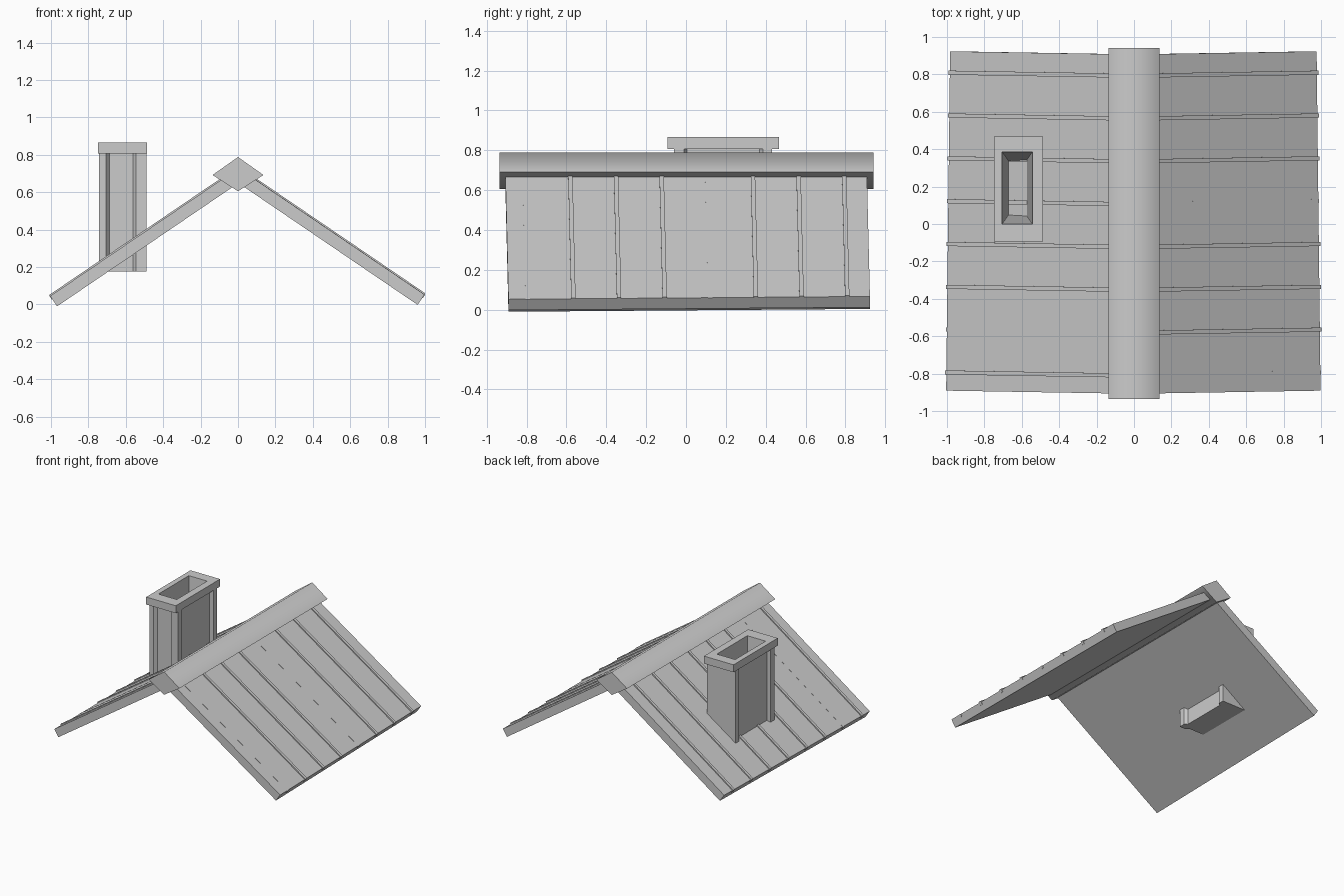
import bpy, bmesh, math
from mathutils import Matrix, Vector

if "Cube" in bpy.data.objects:
    bpy.data.objects.remove(bpy.data.objects["Cube"], do_unlink=True)

GREY = (0.6, 0.6, 0.6, 1)
mat = bpy.data.materials.new("plain grey")
mat.use_nodes = True
mat.diffuse_color = GREY
mat.node_tree.nodes["Principled BSDF"].inputs["Base Color"].default_value = GREY


def finish(name, bm):
    bmesh.ops.recalc_face_normals(bm, faces=bm.faces)
    mesh = bpy.data.meshes.new(name)
    bm.to_mesh(mesh)
    bm.free()
    mesh.materials.append(mat)
    obj = bpy.data.objects.new(name, mesh)
    bpy.context.collection.objects.link(obj)
    return obj


def box(name, lo, hi, matrix=Matrix()):
    bm = bmesh.new()
    lo, hi = Vector(lo), Vector(hi)
    place = Matrix.Translation((lo + hi) / 2) @ Matrix.Diagonal((*(hi - lo), 1))
    bmesh.ops.create_cube(bm, size=1, matrix=matrix @ place)
    return finish(name, bm)


def prism(name, points, offset):
    bm = bmesh.new()
    face = bm.faces.new([bm.verts.new(p) for p in points])
    out = bmesh.ops.extrude_face_region(bm, geom=[face])
    bmesh.ops.translate(bm, vec=offset,
                        verts=[e for e in out["geom"] if isinstance(e, bmesh.types.BMVert)])
    return finish(name, bm)


# Roof slopes: local x runs down the slope from the ridge, local z is the outward normal
LENGTH, HALF, THICK = 1.145, 0.907, 0.066
slope = (Matrix.Translation((0.04, 0.0, 0.703))
         @ Matrix.Rotation(math.radians(34.2), 4, "Y")
         @ Matrix.Rotation(math.radians(0.8), 4, "Z"))
mirror = Matrix.Translation((-0.007, 0, -0.008)) @ Matrix.Diagonal((-1, 1, 1, 1))
for side, matrix, flush in (("left", slope, (0, 4)), ("right", mirror @ slope, (1,))):
    box(side + "_roof_slab", (0, -HALF, -THICK), (LENGTH, HALF, 0), matrix)
    for i in range(8):
        y = -0.81 + i * 0.229
        lift = 0.001 if i in flush else 0.008
        box(f"{side}_batten_{i + 1}", (0.02, y - 0.011, -0.02),
            (LENGTH + 0.004, y + 0.011, lift), matrix)

# Ridge beam
ridge = prism("ridge_beam", [(-0.136, -0.935, 0.692), (0, -0.935, 0.605),
                             (0.136, -0.935, 0.692), (0, -0.935, 0.788)], (0, 1.875, 0))
bpy.context.view_layer.objects.active = ridge
ridge.select_set(True)
bpy.ops.object.shade_smooth_by_angle(angle=math.radians(80))

# Chimney shaft with recessed panels on three sides
X0, X1, Y0, Y1, D = -0.742, -0.488, -0.06, 0.432, 0.022
outline = [(X0, Y0), (-0.705, Y0), (-0.688, Y0 + D), (-0.562, Y0 + D), (-0.545, Y0),
           (X1, Y0), (X1, -0.01), (X1 - D, 0.005), (X1 - D, 0.37), (X1, 0.387),
           (X1, Y1), (X0, Y1), (X0, 0.387), (X0 + D, 0.37), (X0 + D, 0.005), (X0, -0.01)]
shaft = prism("chimney_shaft", [(x, y, 0.175) for x, y in outline], (0, 0, 0.633))
cap = box("chimney_cap", (-0.748, -0.093, 0.806), (-0.486, 0.467, 0.866))

# Tapered flue opening cut through cap and shaft
flue = box("flue_cutter", (-0.705, 0.0, 0.225), (-0.543, 0.385, 0.867))
for v in flue.data.vertices:
    if v.co.z < 0.5:
        v.co.x = -0.624 + (v.co.x + 0.624) * 0.55
        v.co.y = 0.192 + (v.co.y - 0.192) * 0.73
for part in (shaft, cap):
    mod = part.modifiers.new("flue", "BOOLEAN")
    mod.object = flue
    mod.solver = "EXACT"
    bpy.context.view_layer.objects.active = part
    bpy.ops.object.modifier_apply(modifier="flue")
bpy.data.objects.remove(flue, do_unlink=True)
